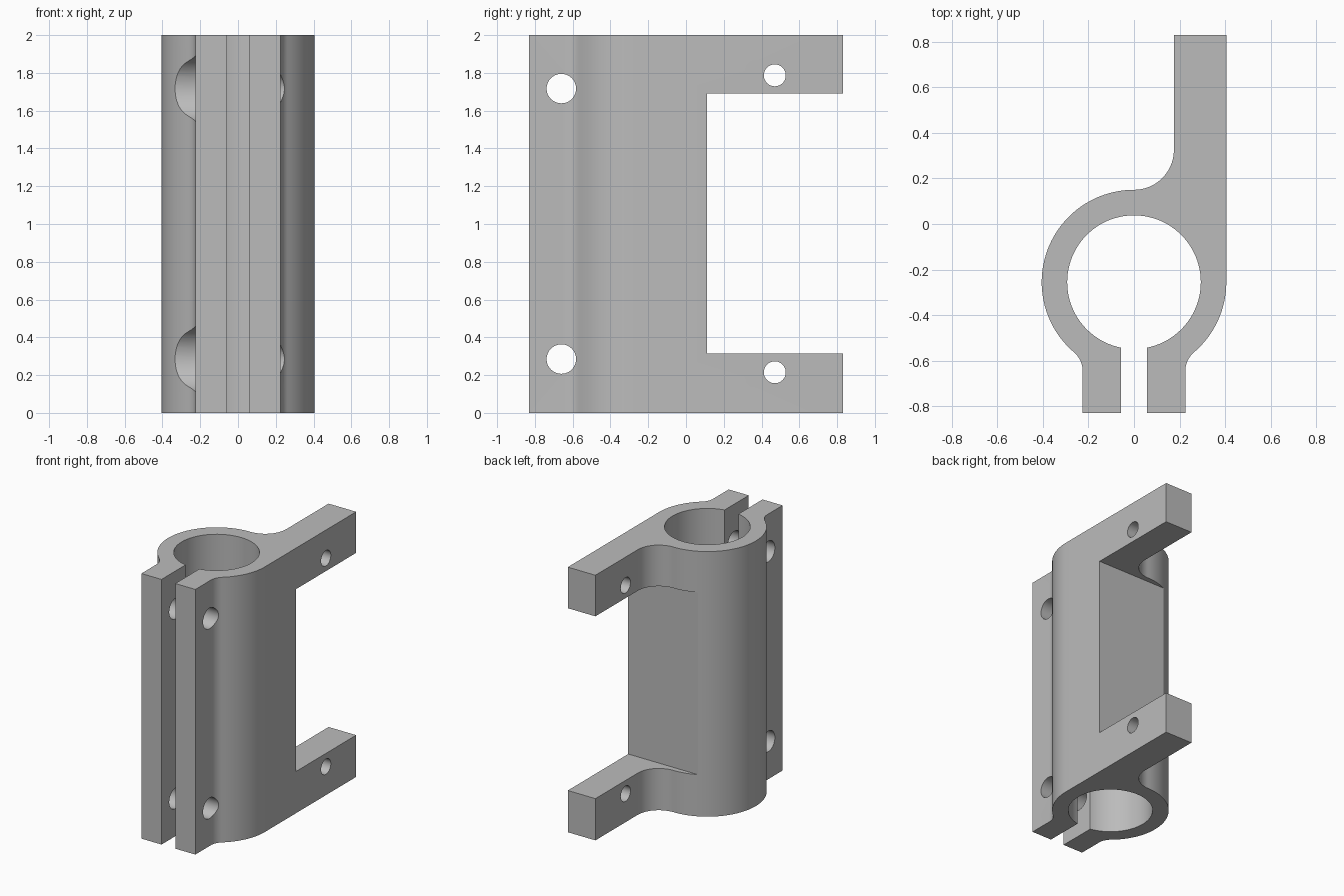
import bpy, bmesh, math
from mathutils import Matrix, Vector

cube = bpy.data.objects.get("Cube")
if cube:
    bpy.data.objects.remove(cube, do_unlink=True)

grey = bpy.data.materials.new("plain_grey")
grey.use_nodes = True
colour = (0.5, 0.5, 0.5, 1)
grey.diffuse_color = colour
grey.node_tree.nodes["Principled BSDF"].inputs["Base Color"].default_value = colour

HEIGHT, END = 2.0, 0.83
RING_Y, OUTER, BORE = -0.255, 0.405, 0.293
SLOT, TAB, FILLET = 0.0575, 0.225, 0.11
ARM_X = 0.175


def arc(cx, cy, r, start, stop, steps):
    angles = [math.radians(start + (stop - start) * i / steps) for i in range(steps + 1)]
    return [(cx + r * math.cos(a), cy + r * math.sin(a)) for a in angles]


def make_object(name, bm):
    bmesh.ops.recalc_face_normals(bm, faces=bm.faces)
    mesh = bpy.data.meshes.new(name)
    bm.to_mesh(mesh)
    bm.free()
    mesh.materials.append(grey)
    obj = bpy.data.objects.new(name, mesh)
    bpy.context.collection.objects.link(obj)
    return obj


# Clamp outline: tabs, ring, tangent arm and open bore
fx = TAB + FILLET
fy = RING_Y - math.sqrt((OUTER + FILLET) ** 2 - fx ** 2)
tilt = math.degrees(math.atan2(RING_Y - fy, fx))
gap = math.degrees(math.asin(SLOT / BORE))
blend_y = RING_Y + OUTER + ARM_X
outline = [(SLOT, -END), (TAB, -END)]
outline += arc(fx, fy, FILLET, 180, 180 - tilt, 10)
outline += arc(0, RING_Y, OUTER, -tilt, 0, 16)
outline += [(OUTER, END), (ARM_X, END)]
outline += arc(0, blend_y, ARM_X, 0, -90, 20)
outline += arc(0, RING_Y, OUTER, 90, 180 + tilt, 44)
outline += arc(-fx, fy, FILLET, tilt, 0, 10)
outline += [(-TAB, -END), (-SLOT, -END)]
outline += arc(0, RING_Y, BORE, 270 - gap, gap - 90, 90)

points = []
for p in outline:
    if not points or (Vector(p) - Vector(points[-1])).length > 0.0005:
        points.append(p)

bm = bmesh.new()
base = bm.faces.new([bm.verts.new((x, y, 0)) for x, y in points])
top = bmesh.ops.extrude_face_region(bm, geom=[base])
bmesh.ops.translate(bm, vec=(0, 0, HEIGHT),
                    verts=[v for v in top["geom"] if isinstance(v, bmesh.types.BMVert)])
clamp = make_object("clamp_bracket", bm)


def cut(bm):
    cutter = make_object("cutter", bm)
    cutter.hide_render = True
    mod = clamp.modifiers.new("cut", "BOOLEAN")
    mod.operation, mod.solver, mod.object = "DIFFERENCE", "EXACT", cutter
    bpy.ops.object.modifier_apply(modifier=mod.name)
    bpy.data.objects.remove(cutter, do_unlink=True)


def cut_hole(y, z, radius, x0, x1):
    bm = bmesh.new()
    place = Matrix.Translation(((x0 + x1) / 2, y, z)) @ Matrix.Rotation(math.pi / 2, 4, "Y")
    bmesh.ops.create_cone(bm, cap_ends=True, segments=48, radius1=radius,
                          radius2=radius, depth=x1 - x0, matrix=place)
    cut(bm)


bpy.context.view_layer.objects.active = clamp
clamp.select_set(True)

# Rear notch that leaves an upper and a lower arm
low, high, notch_y = 0.315, 1.69, 0.11
bm = bmesh.new()
bmesh.ops.create_cube(bm, size=1, matrix=Matrix.Translation((0, notch_y + 0.5, (low + high) / 2))
                      @ Matrix.Diagonal((2, 1, high - low, 1)))
cut(bm)

# Bolt holes, their head clearance on the right side, and arm holes
for z in (0.285, 1.717):
    cut_hole(-0.66, z, 0.078, -1, 1)
    cut_hole(-0.66, z, 0.175, -0.7, -TAB - 0.0007)
for z in (0.215, 1.787):
    cut_hole(0.47, z, 0.058, -1, 1)

bpy.ops.object.shade_smooth_by_angle(angle=math.radians(25))
